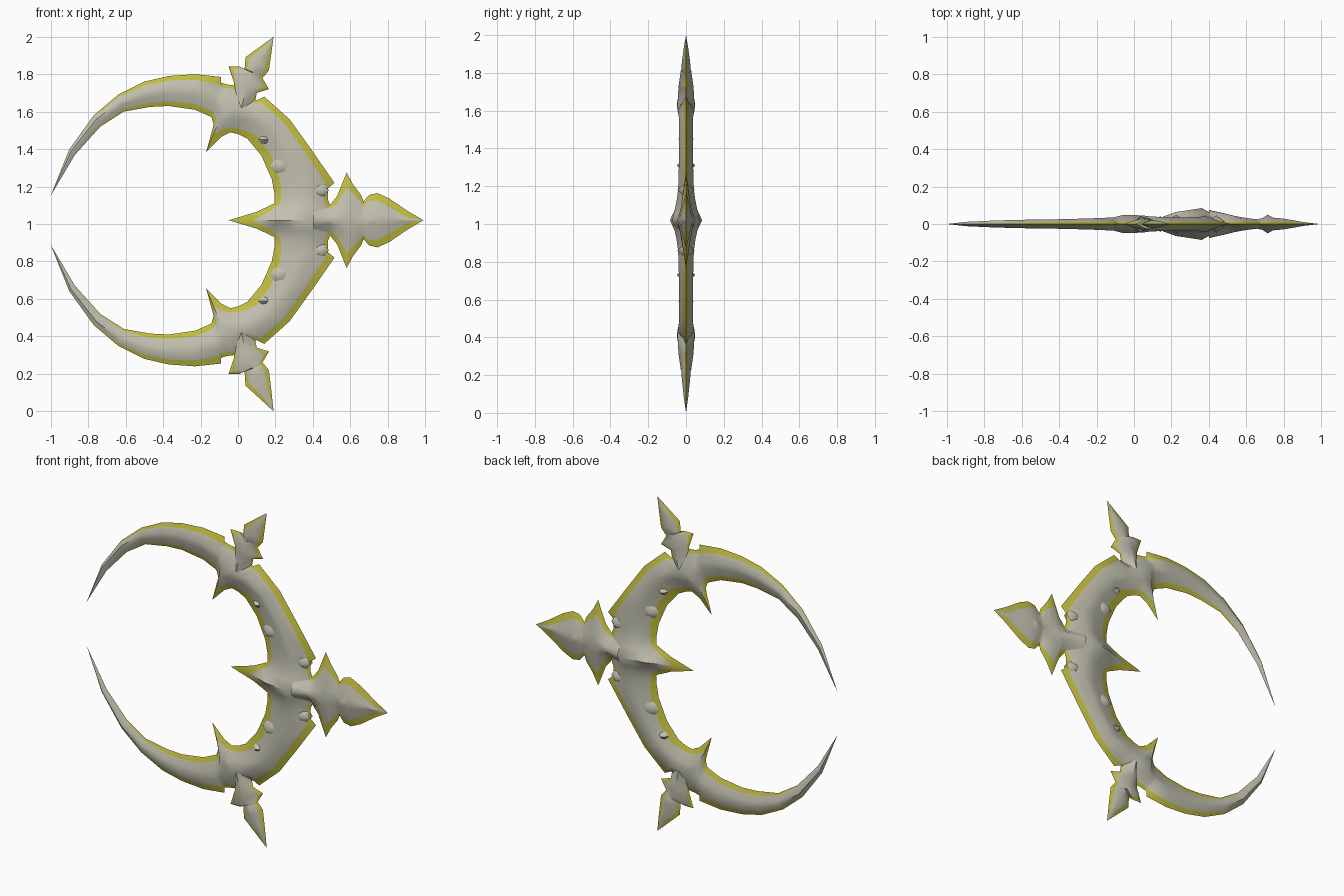
import bpy, bmesh, math
from mathutils import Vector

if "Cube" in bpy.data.objects:
    bpy.data.objects.remove(bpy.data.objects["Cube"])

MID = 1.02  # height of the horizontal symmetry line


def material(name, rgb):
    m = bpy.data.materials.new(name)
    m.use_nodes = True
    m.diffuse_color = (*rgb, 1)
    m.node_tree.nodes["Principled BSDF"].inputs["Base Color"].default_value = (*rgb, 1)
    return m


BONE = material("bone grey", (0.54, 0.53, 0.43))
GOLD = material("olive gold", (0.54, 0.51, 0.05))


def finish(name, bm, angle):
    bmesh.ops.remove_doubles(bm, verts=bm.verts, dist=0.0005)
    bmesh.ops.recalc_face_normals(bm, faces=bm.faces)
    me = bpy.data.meshes.new(name)
    bm.to_mesh(me)
    bm.free()
    me.materials.append(BONE)
    me.materials.append(GOLD)
    ob = bpy.data.objects.new(name, me)
    bpy.context.collection.objects.link(ob)
    bpy.ops.object.select_all(action='DESELECT')
    ob.select_set(True)
    bpy.context.view_layer.objects.active = ob
    bpy.ops.object.shade_smooth_by_angle(angle=math.radians(angle))
    return ob


def section(row, ridges):
    """Cross-section from one rim to the other: gold bevel, ridges, gold bevel."""
    ox, oz, ix, iz, wo, wi, h = row
    o, i = Vector((ox, 0, oz)), Vector((ix, 0, iz))
    length = max((i - o).length, 1e-6)
    wo, wi = min(wo, 0.45 * length), min(wi, 0.45 * length)
    t0, t1 = wo / length, 1 - wi / length
    pts = [o]
    for t, y in [(t0, min(0.012, h * 0.4, wo * 0.4))] \
            + [(t0 + (t1 - t0) * r, h * k) for r, k in ridges] \
            + [(t1, min(0.012, h * 0.4, wi * 0.4))]:
        p = o.lerp(i, t)
        p.y = -y
        pts.append(p)
    return pts + [i]


def loft(name, rows, ridges, flips=(1,), angle=50, warp=0.0):
    """Skin the sections on both faces; flips lists the vertical sides to build."""
    bm = bmesh.new()
    for sz in flips:
        for sy in (1, -1):
            grid = []
            for row in rows:
                line = []
                for p in section(row, ridges):
                    z = p.z
                    if sz < 0:
                        z = 2 * MID - z - max(0, z - 1.84) * warp
                    line.append(bm.verts.new((p.x, p.y * sy, z)))
                grid.append(line)
            last = len(grid[0]) - 2
            for a, b in zip(grid, grid[1:]):
                for j in range(last + 1):
                    f = bm.faces.new((a[j], a[j + 1], b[j + 1], b[j]))
                    f.material_index = 1 if j in (0, last) else 0
    return finish(name, bm, angle)


# Crescent: outer x, z, inner x, z, outer bevel, inner bevel, half thickness
hub = [
    (.52, 1.02, -.05, 1.02, .02, .13, .085),
    (.50, 1.08, .10, 1.065, .02, .07, .060),
    (.48, 1.13, .195, 1.11, .02, .03, .050),
    (.48, 1.19, .195, 1.16, .02, .035, .042),
    (.515, 1.22, .18, 1.24, .05, .045, .040),
    (.39, 1.40, .125, 1.365, .04, .05, .036),
    (.275, 1.56, .05, 1.455, .035, .05, .036),
    (.14, 1.68, .00, 1.48, .035, .03, .040),
    (.10, 1.66, -.04, 1.49, .02, .03, .045),
    (.03, 1.70, -.09, 1.465, .02, .05, .048),
    (-.02, 1.74, -.17, 1.385, .02, .10, .047),
    (-.06, 1.745, -.13, 1.53, .02, .04, .042),
    (-.09, 1.755, -.14, 1.565, .02, .03, .036),
]
horn = [
    (-.09, 1.785, -.15, 1.575, .04, .03, .035),
    (-.23, 1.80, -.23, 1.61, .03, .03, .030),
    (-.37, 1.79, -.37, 1.63, .025, .025, .026),
    (-.50, 1.76, -.47, 1.625, .02, .022, .024),
    (-.64, 1.69, -.61, 1.60, .012, .012, .022),
    (-.77, 1.58, -.735, 1.52, .005, .005, .018),
    (-.90, 1.40, -.87, 1.37, 0, 0, .012),
    (-1.0, 1.15, -1.0, 1.15, 0, 0, 0),
]
loft("crescent", hub + horn, [(.33, 1), (.66, .75)], flips=(1, -1))

# Leaf finials on the shoulders
leaf = [
    (-.04, 1.64, .08, 1.60, 0, 0, .045),
    (-.02, 1.75, .10, 1.70, .012, .012, .040),
    (-.05, 1.84, .165, 1.72, .03, .03, .032),
    (.01, 1.84, .13, 1.78, .02, .02, .028),
    (.035, 1.825, .14, 1.79, .015, .015, .026),
    (.04, 1.89, .165, 1.82, .02, .025, .022),
    (.125, 1.952, .178, 1.91, .015, .018, .012),
    (.19, 2.0, .19, 2.0, 0, 0, 0),
]
loft("upper_leaf_finial", leaf, [(.5, 1)])
loft("lower_leaf_finial", leaf, [(.5, 1)], flips=(-1,), warp=.25)

# Side finial: x, half height, bevel, half thickness
spear = [
    (.40, .10, 0, .075), (.49, .08, .02, .055), (.53, .13, .04, .045),
    (.58, .255, .08, .035), (.615, .19, .05, .030), (.66, .13, .03, .025),
    (.67, .10, .025, .028), (.70, .135, .03, .034), (.745, .145, .04, .034),
    (.81, .115, .045, .027), (.905, .05, .036, .010), (.99, 0, 0, 0),
]
loft("spear_finial",
     [(x, MID + s, x, MID - s, w, w, h) for x, s, w, h in spear],
     [(.35, .85), (.5, 1), (.65, .85)])


# Small raised studs on both faces
def studs(name, x, z, radius, top):
    bm = bmesh.new()
    for zz in {z, 2 * MID - z}:
        for sy in (1, -1):
            tip = bm.verts.new((x, -sy * top, zz))
            ring = [bm.verts.new((x + radius * math.cos(a), -sy * .012,
                                  zz + .8 * radius * math.sin(a)))
                    for a in (k * math.pi / 3 for k in range(6))]
            for k in range(6):
                bm.faces.new((ring[k], ring[(k + 1) % 6], tip))
            bm.faces.new(ring)
    finish(name, bm, 50)


studs("large_studs", .225, 1.31, .055, .048)
studs("small_studs", .14, 1.45, .032, .042)
studs("neck_studs", .44, 1.18, .045, .046)
studs("spear_stud", .715, MID, .06, .050)
